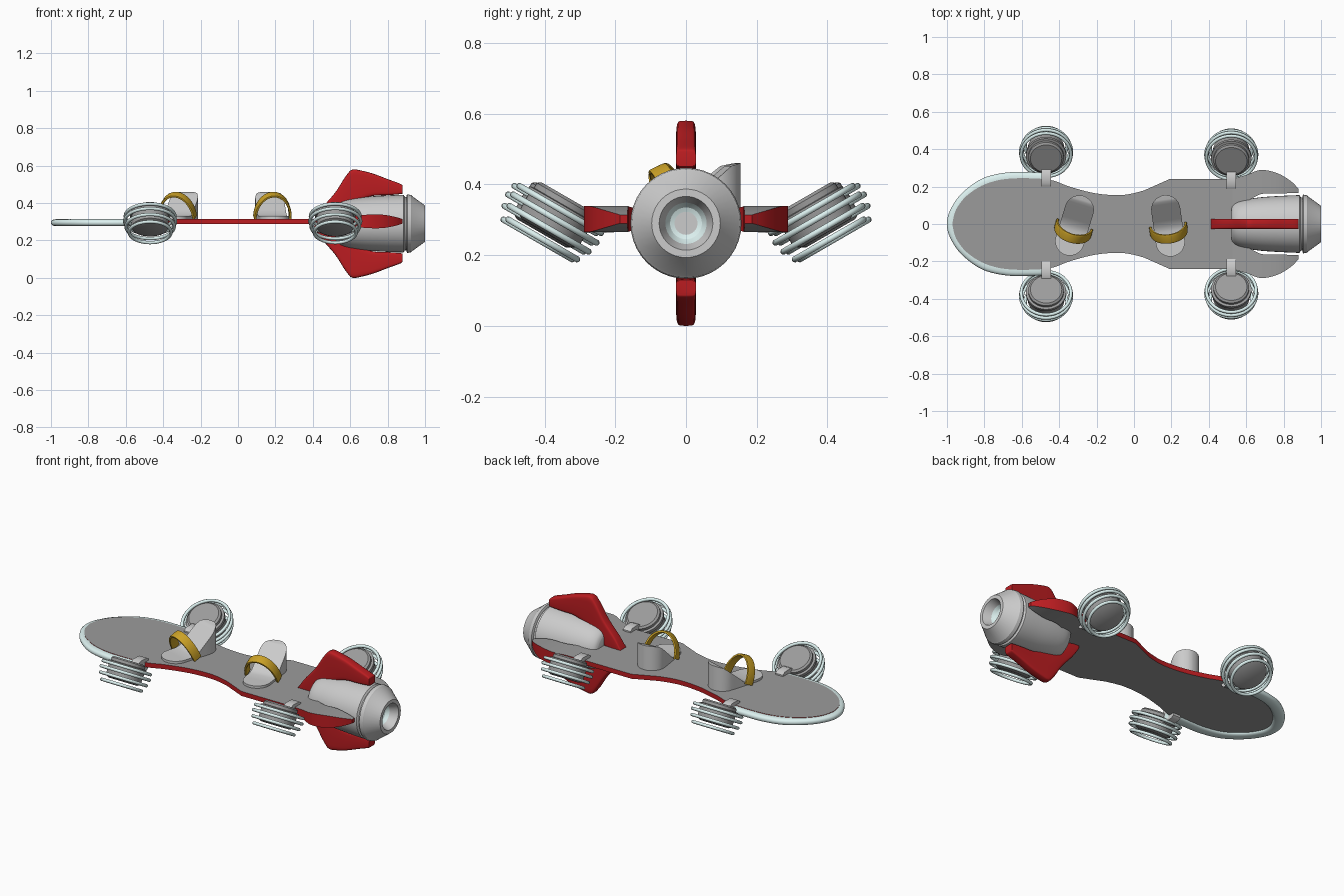
import bpy, bmesh, math
from math import sin, cos, pi, radians
from mathutils import Vector, Matrix

if "Cube" in bpy.data.objects:
    bpy.data.objects.remove(bpy.data.objects["Cube"])


def material(name, r, g, b):
    m = bpy.data.materials.new(name)
    m.diffuse_color = (r, g, b, 1)
    m.use_nodes = True
    m.node_tree.nodes["Principled BSDF"].inputs["Base Color"].default_value = m.diffuse_color
    return m


RED = material("red", 0.5, 0.012, 0.015)
BLUE = material("pale_blue", 0.72, 0.88, 0.87)
GOLD = material("gold", 0.6, 0.36, 0.02)
DARK = material("dark_grey", 0.33, 0.33, 0.33)
CZ = 0.29  # height of the engine axis


def smooth(pts, n=5):
    """Catmull-Rom curve through tuples of any size."""
    out = []
    for i in range(len(pts) - 1):
        p = [pts[max(0, min(len(pts) - 1, i + k))] for k in (-1, 0, 1, 2)]
        for j in range(n):
            t = j / n
            out.append(tuple(0.5 * (2 * b + (c - a) * t + (2 * a - 5 * b + 4 * c - d) * t * t
                                    + (3 * b - a - 3 * c + d) * t ** 3) for a, b, c, d in zip(*p)))
    return out + [tuple(pts[-1])]


def loft(name, rings, mats=(), matrix=None, flat_top=False, angle=35):
    """Skin closed cross-sections and cap both ends."""
    bm = bmesh.new()
    rows = [[bm.verts.new(p) for p in ring] for ring in rings]
    n = len(rows[0])
    for a, b in zip(rows, rows[1:]):
        for i in range(n):
            j = (i + 1) % n
            bm.faces.new((a[i], a[j], b[j], b[i]))
    bm.faces.new(rows[0])
    bm.faces.new(rows[-1])
    bmesh.ops.recalc_face_normals(bm, faces=bm.faces)
    for f in bm.faces:
        f.normal_update()
        f.smooth = True
        if flat_top:
            f.material_index = 0 if abs(f.normal.z) > 0.7 else 1
    me = bpy.data.meshes.new(name)
    bm.to_mesh(me)
    bm.free()
    for m in mats:
        me.materials.append(m)
    me.set_sharp_from_angle(angle=radians(angle))
    ob = bpy.data.objects.new(name, me)
    bpy.context.collection.objects.link(ob)
    if matrix:
        ob.matrix_world = matrix
    return ob


def section(w, h, n=16, power=2):
    """Super-ellipse: power 2 is an ellipse, larger is boxier."""
    f = lambda v: math.copysign(abs(v) ** (2 / power), v)
    return [(w * f(cos(2 * pi * i / n)), h * f(sin(2 * pi * i / n))) for i in range(n)]


def sweep(name, path, up, sec, mat, matrix=None):
    path, up = [Vector(p) for p in path], Vector(up).normalized()
    rings = []
    for i, p in enumerate(path):
        t = path[min(i + 1, len(path) - 1)] - path[max(i - 1, 0)]
        side = t.cross(up).normalized()
        rings.append([p + side * a + up * b for a, b in sec])
    return loft(name, rings, [mat], matrix)


def lathe(name, profile, mats=(), matrix=None, n=40):
    """Turn (height, radius) pairs around local z."""
    return loft(name, [[(max(r, 1e-4) * cos(2 * pi * i / n), max(r, 1e-4) * sin(2 * pi * i / n), z)
                        for i in range(n)] for z, r in profile], mats, matrix, angle=30)


# deck: grey top and bottom, red edge
deck = smooth([(-.97, .01), (-.95, .08), (-.89, .155), (-.79, .215), (-.66, .243), (-.46, .238),
               (-.34, .198), (-.2, .163), (-.06, .155), (.05, .178)]) + [(.19, .24), (.53, .24)]
loft("deck", [[(x, -w, .289), (x, w, .289), (x, w, .316), (x, -w, .316)] for x, w in deck],
     [DARK, RED], flat_top=True)

# nose bumper
half = [(-.445, .24), (-.56, .244), (-.68, .242), (-.8, .212), (-.9, .138), (-.953, .06), (-.967, 0)]
path = smooth([(x, y, .295) for x, y in half] + [(x, -y, .295) for x, y in half[-2::-1]])
sweep("nose_bumper", path, (0, 0, 1), section(.033, .019, 16, 2.5), BLUE)

# side wings flaring beside the engine
wing = smooth([(.52, .09, .24, .013), (.6, .12, .262, .024), (.68, .16, .289, .035),
               (.77, .163, .27, .036), (.84, .165, .228, .024), (.88, .166, .187, .012)])
for s, side in ((1, "left"), (-1, "right")):
    loft("side_wing_" + side, [[(x, s * a, .302 - t), (x, s * b, .302 - t), (x, s * b, .302 + t),
                                (x, s * a, .302 + t)] for x, a, b, t in wing],
         [DARK, RED], flat_top=True)

# upper and lower fins: x, inner and outer distance from the axis
fin = smooth([(.41, .0, .025), (.45, .0, .085), (.52, .02, .167), (.57, .06, .245), (.6, .09, .284)]) + \
    smooth([(.615, .1, .29), (.64, .12, .288), (.72, .148, .268), (.8, .152, .238), (.87, .158, .212), (.88, .162, .2)])
for s, side in ((1, "upper"), (-1, "lower")):
    loft("fin_" + side, [[(x, u, CZ + s * ((a + b) / 2 + v)) for u, v in
                          section(.028, (b - a) / 2, 24, 6)] for x, a, b in fin], [RED])

# engine body, nozzle and blue throat
axis = Matrix.Translation((0, 0, CZ)) @ Matrix.Rotation(pi / 2, 4, 'Y')
body = smooth([(.52, .085), (.535, .108), (.58, .128), (.68, .143), (.8, .151), (.875, .154)], 4)
lathe("engine_body", [(.52, 0)] + body + [(.885, .154), (.892, .143), (.91, .143)], matrix=axis)
lathe("engine_nozzle", [(.9, .1), (.9, .148), (.905, .157), (.925, .153), (.93, .148), (1, .097),
                        (1, .076), (.93, .05)], matrix=axis)
lathe("nozzle_throat", [(.998, .077), (.96, .064), (.935, .045), (.925, .02), (.922, 0)][::-1] +
      [(.998, .0775), (.925, .0775)], [BLUE], axis)

# foot rests with raised heels, and their straps
for name, x, y, turn in (("front", -.318, -.008, -17), ("rear", .182, -.01, 8)):
    mat = Matrix.Translation((x, y, 0)) @ Matrix.Rotation(radians(turn), 4, 'Z')
    L, R = .165, .078
    rings = []
    ang = [-pi / 2 + pi / 2 * i / 8 for i in range(9)]
    stations = [(-L + R + R * sin(a), R * cos(a)) for a in ang] + [(-.03, R), (.0, R), (.03, R), (.06, R)] + \
        [(L - R + R * sin(a + pi / 2), R * cos(a + pi / 2)) for a in ang]
    for v, w in stations:
        h = .33 + .122 * max(0, min(1, (v + .01) / .14)) + .008 * max(0, min(1, (v - .13) / .03))
        w = max(w, .008)
        rings.append([(-w, v, .312), (w, v, .312), (w, v, h), (-w, v, h)])
    loft("foot_rest_" + name, rings, matrix=mat)
    arch = [(.095 * cos(a), -.015 - .055 * sin(a), .325 + .12 * sin(a))
            for a in [pi * i / 24 for i in range(25)]]
    sweep("foot_strap_" + name, arch, (0, .9, .42), section(.007, .026, 16, 5), GOLD, mat)

# hover pods: tilted stepped drum, rings and mounting clamp
drum = [(-.042, 0), (-.042, .08), (-.032, .098), (.03, .1), (.032, .108), (.05, .108),
        (.052, .095), (.068, .095), (.076, .084), (.076, 0)]
for end, px, py in (("front", -.47, .388), ("rear", .52, .374)):
    for s, side in ((1, "left"), (-1, "right")):
        tag = end + "_" + side
        pose = Matrix.Translation((px, s * py, .298)) @ Matrix.Rotation(s * radians(30), 4, 'X')
        lathe("pod_drum_" + tag, drum, [DARK], pose)
        for k, (t, r) in enumerate(((-.062, .112), (-.027, .129), (.006, .136), (.036, .133))):
            bpy.ops.mesh.primitive_torus_add(major_radius=r, minor_radius=.009,
                                             major_segments=40, minor_segments=10)
            ob = bpy.context.object
            ob.name = f"pod_ring_{tag}_{k + 1}"
            ob.matrix_world = pose @ Matrix.Translation((0, 0, t))
            ob.data.materials.append(BLUE)
            ob.data.shade_smooth()
        y0 = py - .145
        loft("pod_clamp_" + tag, [[(px + u, s * (y0 + v), .3 + h * w) for u, w in
                                   ((-.025, -1), (.025, -1), (.025, 1), (-.025, 1))]
                                  for v, h in ((-.042, .024), (-.025, .036), (.03, .038), (.05, .03))])
